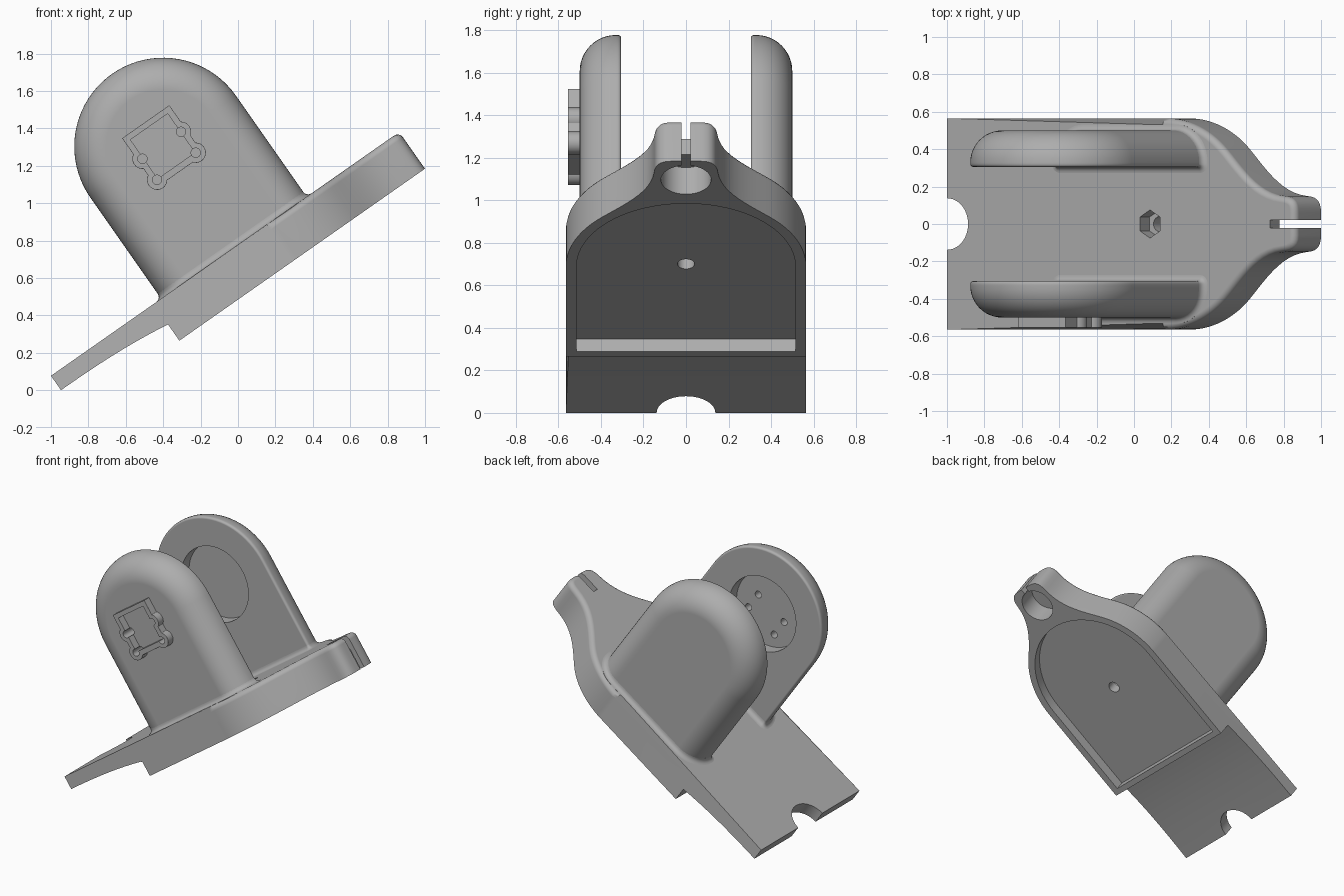
import bpy, bmesh
from math import sin, cos, pi, radians, sqrt
from mathutils import Matrix, Vector
from mathutils.geometry import interpolate_bezier

if "Cube" in bpy.data.objects:
    bpy.data.objects.remove(bpy.data.objects["Cube"])

grey = bpy.data.materials.new("light grey plastic")
grey.use_nodes = True
tint = (0.42, 0.42, 0.42, 1)
grey.diffuse_color = tint
grey.node_tree.nodes["Principled BSDF"].inputs["Base Color"].default_value = tint

# Parts are built flat (x along the plate, z away from it) and tilted at the end
THICK = 0.24
AXIS_X, AXIS_Z, ARM_R = 1.194, 0.66, 0.475


def loft(name, rings):
    """Solid through rings of equal point count, capped at both ends."""
    bm = bmesh.new()
    loops = [[bm.verts.new(p) for p in ring] for ring in rings]
    n = len(loops[0])
    for a, b in zip(loops, loops[1:]):
        for i in range(n):
            j = (i + 1) % n
            bm.faces.new((a[i], a[j], b[j], b[i]))
    bm.faces.new(loops[0])
    bm.faces.new(loops[-1])
    bmesh.ops.recalc_face_normals(bm, faces=bm.faces)
    mesh = bpy.data.meshes.new(name)
    bm.to_mesh(mesh)
    bm.free()
    mesh.materials.append(grey)
    obj = bpy.data.objects.new(name, mesh)
    bpy.context.collection.objects.link(obj)
    return obj


def prism_z(name, pts, z0, z1):
    return loft(name, [[(x, y, z) for x, y in pts] for z in (z0, z1)])


def prism_y(name, pts, y0, y1):
    return loft(name, [[(x, y, z) for x, z in pts] for y in (y0, y1)])


def arc(cx, cy, r, a0, a1, n):
    return [(cx + r * cos(radians(a0 + (a1 - a0) * i / n)),
             cy + r * sin(radians(a0 + (a1 - a0) * i / n))) for i in range(n + 1)]


def circle(cx, cy, r, n=48, start=0):
    return arc(cx, cy, r, start, start + 360, n)[:-1]


def box(x0, x1, y0, y1):
    return [(x0, y0), (x1, y0), (x1, y1), (x0, y1)]


def apply_mod(obj, kind, **settings):
    mod = obj.modifiers.new(kind.title(), kind)
    for key, value in settings.items():
        setattr(mod, key, value)
    bpy.context.view_layer.objects.active = obj
    bpy.ops.object.modifier_apply(modifier=mod.name)


def combine(obj, other, operation="DIFFERENCE"):
    apply_mod(obj, "BOOLEAN", operation=operation, object=other, solver="EXACT")
    bpy.data.objects.remove(other)


def bezier(*pts, n=12):
    return [(p.x, p.y) for p in interpolate_bezier(*[Vector((*p, 0)) for p in pts], n)]


# Base plate: round shoulder flowing into a narrow clamp nose
half = [(0, 0.565)] + arc(1.41, 0, 0.565, 90, 45, 14)
half += bezier((1.81, 0.4), (1.92, 0.285), (2.02, 0.165), (2.18, 0.15))[1:]
half += bezier((2.18, 0.15), (2.25, 0.145), (2.273, 0.12), (2.273, 0.06), n=8)[1:]
outline = half + [(x, -y) for x, y in reversed(half)]
plate = prism_z("base_plate", outline, -THICK, 0)

# Rounded upper rim around the nose
bm = bmesh.new()
bm.from_mesh(plate.data)
rim = [e for e in bm.edges if all(v.co.z > -0.01 and v.co.x > 1.4 for v in e.verts)]
bmesh.ops.bevel(bm, geom=rim, offset=0.035, segments=4, profile=0.5, affect="EDGES")
bm.to_mesh(plate.data)
bm.free()

# Thin tail with a curved underside
under = [(0.67 * i / 12, -0.094 - 0.04 * (i / 12) ** 2.5) for i in range(13)]
under = [(-0.1, -0.094)] + under + [(0.67, -0.5), (-0.1, -0.5)]
combine(plate, prism_y("tail_cutter", under, -1, 1))

# Underside pocket, clamp bore with slot, bolt hole with nut seat, tail notch
pocket = arc(1.41, 0, 0.515, -90, 90, 40) + [(0.71, 0.515), (0.71, -0.515)]
for pts, z0, z1 in (
    (pocket, -0.5, -THICK + 0.073),
    (circle(2.12, 0, 0.118), -0.5, -0.087),
    (box(2.11, 2.5, -0.022, 0.022), -0.5, 0.2),
    (circle(1.325, 0, 0.04, 32), -0.5, 0.2),
    (circle(1.325, 0, 0.075, 6, 90), -0.09, 0.2),
    (circle(0, 0, 0.138), -0.5, 0.2),
):
    combine(plate, prism_z("plate_cutter", pts, z0, z1))


def arch(inset):
    r = ARM_R - inset
    return ([(AXIS_X + r, -0.03)] + arc(AXIS_X, AXIS_Z, r, 0, 180, 40)
            + [(AXIS_X - r, -0.03)])


def footprint(grow):
    """Arm cross-section with large outer corners, offset outwards."""
    x0, x1 = AXIS_X - ARM_R, AXIS_X + ARM_R
    big, small = 0.17, 0.015
    pts = arc(x1 - big, 0.5 - big, big + grow, 0, 90, 10)
    pts += arc(x0 + big, 0.5 - big, big + grow, 90, 180, 10)
    pts += arc(x0 + small, 0.305 + small, small + grow, 180, 270, 6)
    pts += arc(x1 - small, 0.305 + small, small + grow, 270, 360, 6)
    return pts


screws = [(x, z) for x in (1.066, 1.318) for z in (0.533, 0.67)]
arms, skirts = [], []
for side, label in ((1, "back"), (-1, "front")):
    # Arm: flat inner face, generously rounded outer face
    layers = []
    for i in range(4):
        t = pi / 2 * i / 3
        layers.append((0.305 + 0.015 * (1 - sin(t)), 0.015 * (1 - cos(t))))
    layers = layers[::-1]
    layers = [(0.305 + 0.015 * (1 - cos(pi / 2 * i / 3)),
               0.015 * (1 - sin(pi / 2 * i / 3))) for i in range(4)]
    layers += [(0.33 + 0.17 * sin(pi / 2 * i / 12),
                0.17 * (1 - cos(pi / 2 * i / 12))) for i in range(13)]
    arm = loft(label + "_arm", [[(x, side * y, z) for x, z in arch(inset)]
                                for y, inset in layers])
    combine(arm, prism_y("recess_cutter", circle(AXIS_X, AXIS_Z, 0.27, 64),
                         side * 0.2, side * 0.395))
    arms.append(arm)

    # Concave fillet where the arm meets the plate
    f = 0.032
    steps = [(-0.01, f)] + [(f * (1 - cos(pi / 2 * i / 5)),
                             f * (1 - sin(pi / 2 * i / 5))) for i in range(6)]
    skirts.append(loft(label + "_arm_fillet", [[(x, side * y, z) for x, y in footprint(g)]
                                               for z, g in steps]))

# Raised square frame with four screw bosses on the front arm
frame = prism_y("sensor_frame", box(1.04, 1.348, 0.5, 0.822), -0.555, -0.48)
for x, z in screws:
    combine(frame, prism_y("boss", circle(x, z, 0.054, 24), -0.555, -0.48), "UNION")
apply_mod(frame, "BEVEL", width=0.012, segments=3, limit_method="ANGLE",
          angle_limit=radians(40))
combine(frame, prism_y("window_cutter", box(1.072, 1.315, 0.536, 0.79), -0.7, -0.4))
for x, z in screws:
    for part in (frame, arms[1]):
        combine(part, prism_y("screw_cutter", circle(x, z, 0.025, 24), -0.7, -0.35))

# Tilt everything into place and shade smoothly with sharp edges kept
tilt = Matrix.Translation((-1, 0, 0.077)) @ Matrix.Rotation(radians(-35), 4, "Y")
bpy.ops.object.select_all(action="DESELECT")
for obj in [plate, frame] + arms + skirts:
    obj.data.transform(tilt)
    obj.select_set(True)
    bpy.context.view_layer.objects.active = obj
bpy.ops.object.shade_smooth_by_angle(angle=radians(35))
for obj in [plate, frame] + arms + skirts:
    obj.modifiers.new("Even shading", "WEIGHTED_NORMAL").keep_sharp = True
